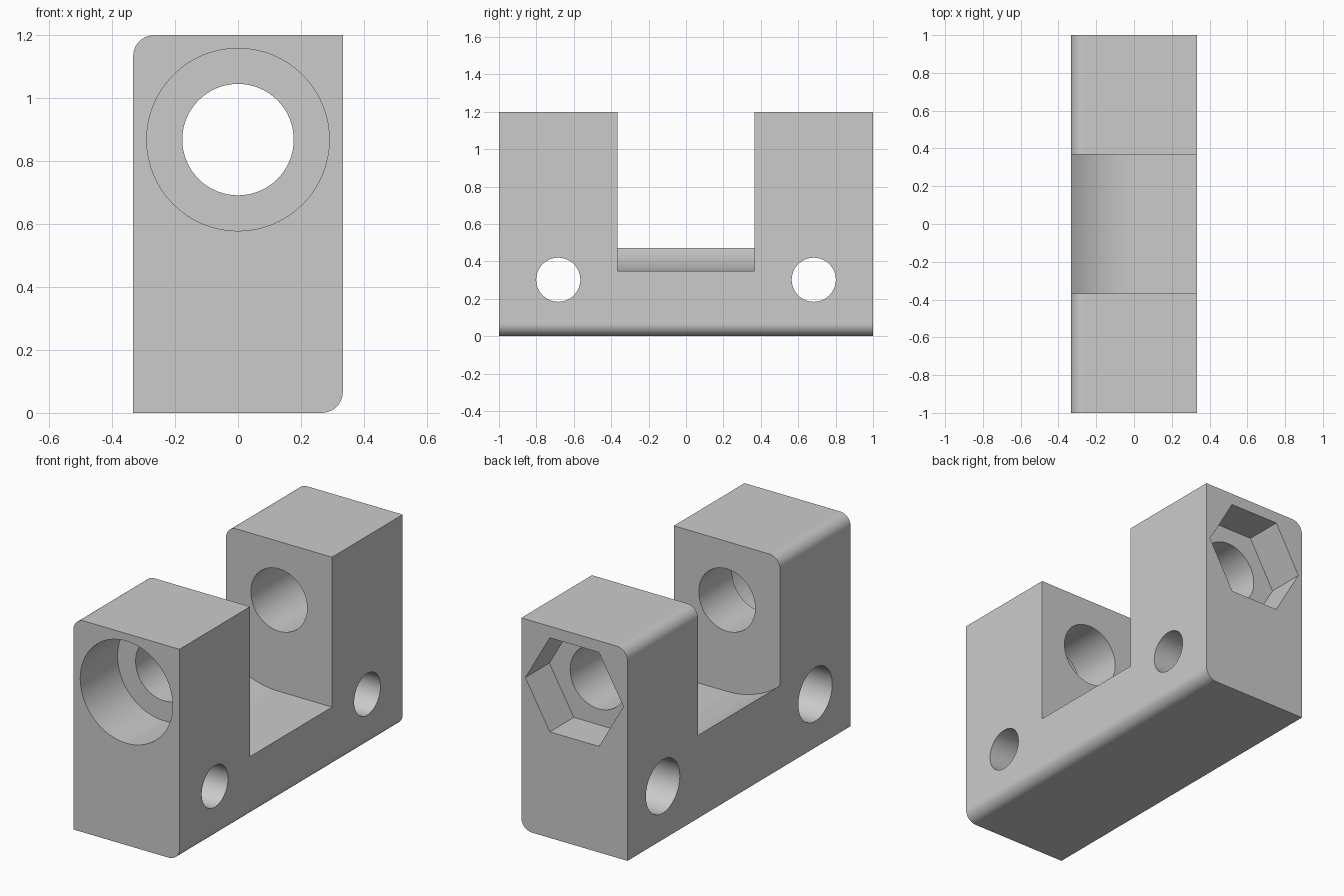
import bpy, bmesh
from math import sin, cos, pi, radians
from mathutils import Vector

cube = bpy.data.objects.get("Cube")
if cube:
    bpy.data.objects.remove(cube, do_unlink=True)

HALF_W, HEIGHT, FILLET = 0.333, 1.2, 0.067
GAP = 0.367            # half length of the opening between the towers
AXIS_Z = 0.868         # height of the long bore
SADDLE_R = 0.518

grey = bpy.data.materials.new("light grey")
grey.use_nodes = True
COLOR = (0.6, 0.6, 0.6, 1)
grey.diffuse_color = COLOR
grey.node_tree.nodes["Principled BSDF"].inputs["Base Color"].default_value = COLOR


def arc(cx, cz, r, start, end, n):
    """Points along an arc, angles in degrees."""
    return [(cx + r * cos(radians(start + (end - start) * i / n)),
             cz + r * sin(radians(start + (end - start) * i / n))) for i in range(n + 1)]


def circle(cx, cz, r, n):
    return arc(cx, cz, r, 0, 360, n)[:-1]


def prism(name, outline, lo, hi, axis="y"):
    """Extrude an outline along x or y."""
    def place(a, b, t):
        return (a, t, b) if axis == "y" else (t, a, b)
    bm = bmesh.new()
    face = bm.faces.new([bm.verts.new(place(a, b, lo)) for a, b in outline])
    ext = bmesh.ops.extrude_face_region(bm, geom=[face])
    moved = [v for v in ext["geom"] if isinstance(v, bmesh.types.BMVert)]
    bmesh.ops.translate(bm, verts=moved, vec=Vector(place(0, 0, hi - lo)))
    bmesh.ops.recalc_face_normals(bm, faces=bm.faces)
    mesh = bpy.data.meshes.new(name)
    bm.to_mesh(mesh)
    bm.free()
    mesh.materials.append(grey)
    obj = bpy.data.objects.new(name, mesh)
    bpy.context.collection.objects.link(obj)
    return obj


# Block with two opposite rounded long edges
outline = [(-HALF_W, 0)]
outline += arc(HALF_W - FILLET, FILLET, FILLET, -90, 0, 10)
outline += [(HALF_W, HEIGHT)]
outline += arc(-HALF_W + FILLET, HEIGHT - FILLET, FILLET, 90, 180, 10)
body = prism("bracket_body", outline, -1, 1)

# Opening with a floor that is flat on one side and curves up on the other
floor = arc(0, AXIS_Z, SADDLE_R, 225, 270, 20)
opening = floor + [(0.5, AXIS_Z - SADDLE_R), (0.5, 1.4), (floor[0][0], 1.4)]
cutters = [prism("opening_cutter", opening, -GAP, GAP)]

# Long bore with a round head recess in front and a hexagonal nut recess behind
cutters.append(prism("bore_cutter", circle(0, AXIS_Z, 0.177, 64), -1.1, 1.1))
cutters.append(prism("head_recess_cutter", circle(0, AXIS_Z, 0.29, 64), -1.1, -0.665))
cutters.append(prism("nut_recess_cutter", circle(0, AXIS_Z, 0.308, 6), 0.785, 1.1))

# Stepped cross holes, wider on the right side
for y in (-0.683, 0.683):
    cutters.append(prism("cross_hole_cutter", circle(y, 0.302, 0.118, 48), -0.5, 0.5, "x"))
    cutters.append(prism("cross_recess_cutter", circle(y, 0.302, 0.152, 48), -0.5, 0, "x"))

bpy.ops.object.select_all(action="DESELECT")
bpy.context.view_layer.objects.active = body
body.select_set(True)
for cutter in cutters:
    cutter.hide_render = True
    mod = body.modifiers.new("cut", "BOOLEAN")
    mod.operation = "DIFFERENCE"
    mod.solver = "EXACT"
    mod.object = cutter
    bpy.ops.object.modifier_apply(modifier=mod.name)
    bpy.data.objects.remove(cutter, do_unlink=True)

# Smooth curved walls, crisp edges, flat planes
bpy.ops.object.shade_smooth_by_angle(angle=radians(25))
weighted = body.modifiers.new("flat_planes", "WEIGHTED_NORMAL")
weighted.keep_sharp = True
